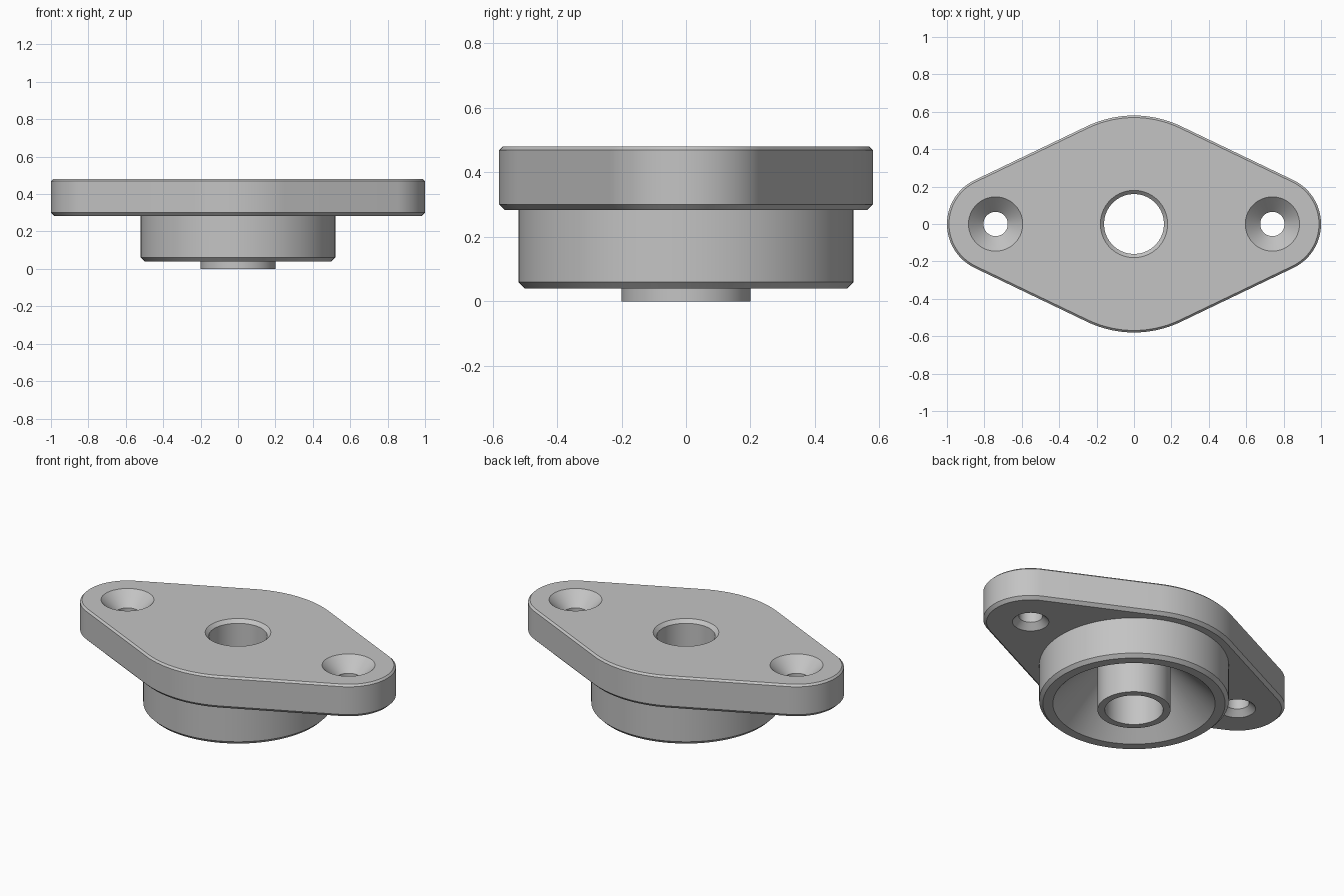
import bpy, bmesh
from math import sin, cos, pi, acos, radians

if "Cube" in bpy.data.objects:
    bpy.data.objects.remove(bpy.data.objects["Cube"], do_unlink=True)

grey = bpy.data.materials.new("plain grey")
grey.use_nodes = True
grey.diffuse_color = (0.55, 0.55, 0.55, 1)
grey.node_tree.nodes["Principled BSDF"].inputs["Base Color"].default_value = grey.diffuse_color

BOTTOM, TOP = 0.283, 0.48
HOLE_X = 0.74
SEGMENTS = 96


def loft(name, rings):
    """Solid from a stack of matching closed rings, capped at both ends."""
    bm = bmesh.new()
    loops = [[bm.verts.new(p) for p in ring] for ring in rings]
    n = len(loops[0])
    for a, b in zip(loops, loops[1:]):
        for i in range(n):
            j = (i + 1) % n
            bm.faces.new((a[i], a[j], b[j], b[i]))
    bm.faces.new(loops[0][::-1])
    bm.faces.new(loops[-1])
    bmesh.ops.recalc_face_normals(bm, faces=bm.faces)
    mesh = bpy.data.meshes.new(name)
    bm.to_mesh(mesh)
    bm.free()
    mesh.materials.append(grey)
    obj = bpy.data.objects.new(name, mesh)
    bpy.context.collection.objects.link(obj)
    return obj


def turned(name, profile, x=0):
    """Round solid from (radius, height) pairs, bottom to top."""
    turn = [2 * pi * i / SEGMENTS for i in range(SEGMENTS)]
    return loft(name, [[(x + r * cos(t), r * sin(t), z) for t in turn]
                       for r, z in profile])


def diamond(inset, z):
    """Outline around a large middle circle and two small end circles."""
    lean = acos((0.58 - 0.26) / HOLE_X)
    arcs = [(HOLE_X, 0.26, -lean, lean), (0, 0.58, lean, pi - lean),
            (-HOLE_X, 0.26, pi - lean, pi + lean),
            (0, 0.58, pi + lean, 2 * pi - lean)]
    steps = 28
    return [(x + (r - inset) * cos(a + (b - a) * i / steps),
             (r - inset) * sin(a + (b - a) * i / steps), z)
            for x, r, a, b in arcs for i in range(steps + 1)]


def combine(target, tool, operation):
    tool.hide_render = True
    mod = target.modifiers.new(tool.name, "BOOLEAN")
    mod.operation, mod.object, mod.solver = operation, tool, "EXACT"
    bpy.context.view_layer.objects.active = target
    bpy.ops.object.modifier_apply(modifier=mod.name)
    bpy.data.objects.remove(tool, do_unlink=True)


# Diamond flange with chamfered rims
flange = loft("mounting_flange", [
    diamond(0.018, BOTTOM), diamond(0, BOTTOM + 0.018),
    diamond(0, TOP - 0.011), diamond(0.011, TOP)])

# Round boss, hollowed by a cone that narrows up to the centre tube
boss = turned("boss", [(0.50, 0.04), (0.52, 0.06), (0.52, 0.32)])
combine(boss, turned("cone_cutter", [(0.465, 0.02), (0.18, 0.305)]), "DIFFERENCE")
combine(flange, boss, "UNION")
combine(flange, turned("centre_tube", [(0.20, 0), (0.20, 0.35)]), "UNION")

# Centre bore with a chamfered mouth
combine(flange, turned("bore_cutter", [
    (0.16, -0.1), (0.16, TOP - 0.02), (0.18, TOP), (0.18, TOP + 0.1)]), "DIFFERENCE")

# Screw holes, countersunk on both faces
for side in (-1, 1):
    combine(flange, turned("screw_cutter", [
        (0.10, BOTTOM - 0.05), (0.10, BOTTOM), (0.065, BOTTOM + 0.035),
        (0.065, TOP - 0.08), (0.145, TOP), (0.145, TOP + 0.05)],
        side * HOLE_X), "DIFFERENCE")

bpy.ops.object.select_all(action="DESELECT")
flange.select_set(True)
bpy.context.view_layer.objects.active = flange
bpy.ops.object.shade_smooth_by_angle(angle=radians(25))
